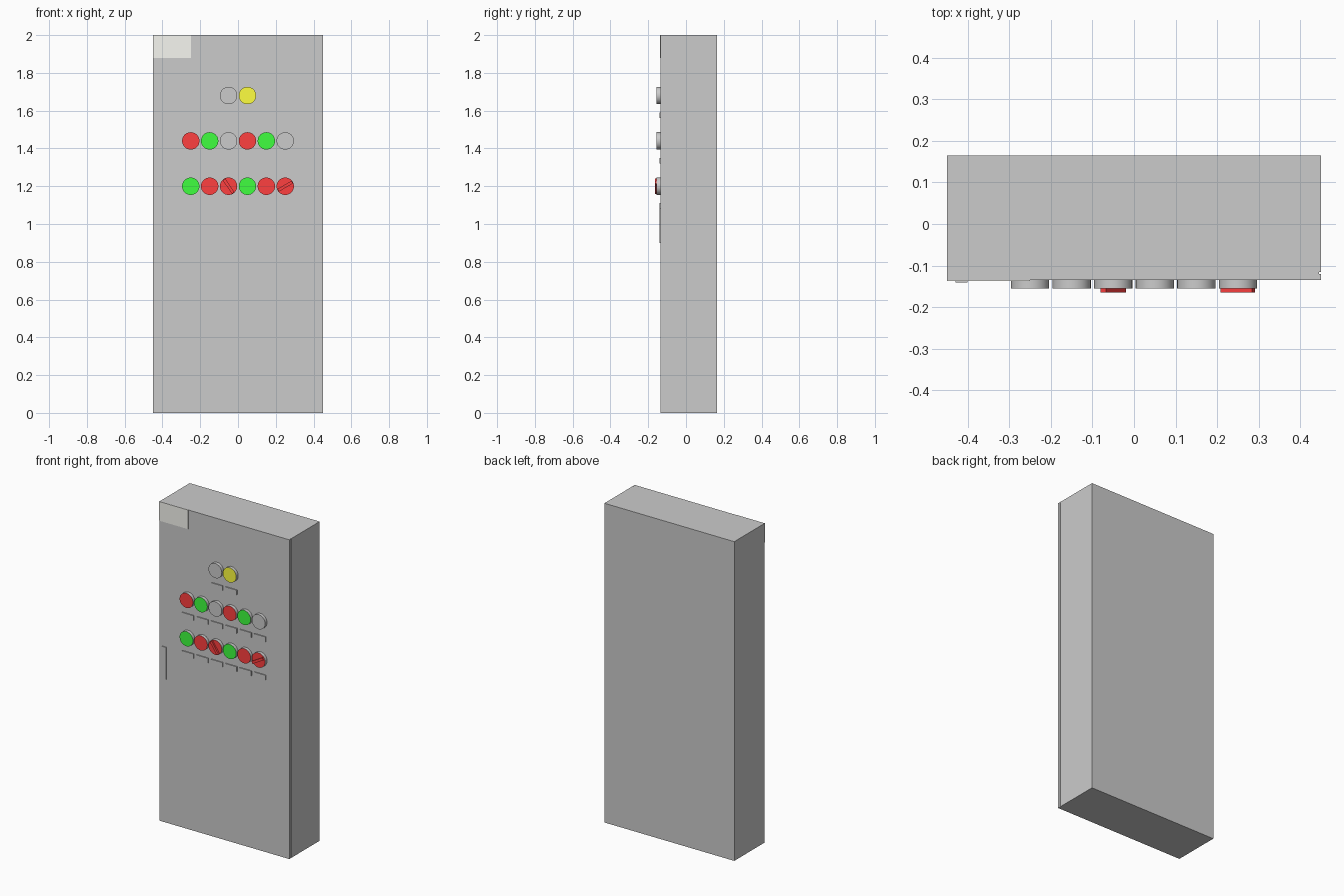
import bpy, bmesh
from math import radians, cos, sin, pi
from mathutils import Matrix

if "Cube" in bpy.data.objects:
    bpy.data.objects.remove(bpy.data.objects["Cube"])

FRONT = -0.135
BACK = 0.165


def material(name, rgb):
    m = bpy.data.materials.new(name)
    m.diffuse_color = (*rgb, 1)
    m.use_nodes = True
    m.node_tree.nodes["Principled BSDF"].inputs["Base Color"].default_value = m.diffuse_color
    return m


RED = material("red", (1.0, 0.05, 0.05))
GREEN = material("green", (0.05, 1.0, 0.05))
YELLOW = material("yellow", (1.0, 1.0, 0.05))
CREAM = material("cream", (0.93, 0.93, 0.88))
SHELL = material("shell_grey", (0.8, 0.8, 0.8))
DARK = material("label_grey", (0.7, 0.7, 0.7))


def finish(name, bm, mats=()):
    bmesh.ops.recalc_face_normals(bm, faces=bm.faces)
    me = bpy.data.meshes.new(name)
    bm.to_mesh(me)
    bm.free()
    for m in mats:
        me.materials.append(m)
    ob = bpy.data.objects.new(name, me)
    bpy.context.collection.objects.link(ob)
    return ob


def plate(name, x, z, w, h, depth, mat, y=FRONT, angle=0):
    """Box standing proud of the plane y, turned by angle in the front view."""
    bm = bmesh.new()
    m = (Matrix.Translation((x, y - depth / 2, z))
         @ Matrix.Rotation(radians(-angle), 4, 'Y')
         @ Matrix.Diagonal((w, depth, h, 1)))
    bmesh.ops.create_cube(bm, size=1, matrix=m)
    return finish(name, bm, [mat])


def button(name, x, z, mat, r=0.046, depth=0.02, sides=32):
    """Grey round button with a coloured front face."""
    bm = bmesh.new()
    ring = [bm.verts.new((x + r * cos(2 * pi * i / sides), FRONT,
                          z + r * sin(2 * pi * i / sides))) for i in range(sides)]
    base = bm.faces.new(ring)
    ext = bmesh.ops.extrude_face_region(bm, geom=[base], use_keep_orig=True)
    top = [v for v in ext['geom'] if isinstance(v, bmesh.types.BMVert)]
    bmesh.ops.translate(bm, verts=top, vec=(0, -depth, 0))
    for f in bm.faces:
        if all(v.co.y < FRONT - depth / 2 for v in f.verts):
            f.material_index = 1
        f.smooth = len(f.verts) == 4
    for e in bm.edges:
        e.smooth = abs(e.verts[0].co.y - e.verts[1].co.y) > depth / 2
    return finish(name, bm, [SHELL, mat])


# Cabinet: plan outline with the door seam on the right side, raised to full height
outline = [(-0.45, FRONT), (0.45, FRONT), (0.45, -0.12), (0.445, -0.12),
           (0.445, -0.115), (0.45, -0.115), (0.45, BACK), (-0.45, BACK)]
bm = bmesh.new()
floor = bm.faces.new([bm.verts.new((x, y, 0)) for x, y in outline])
ext = bmesh.ops.extrude_face_region(bm, geom=[floor], use_keep_orig=True)
bmesh.ops.translate(bm, vec=(0, 0, 2),
                    verts=[v for v in ext['geom'] if isinstance(v, bmesh.types.BMVert)])
finish("cabinet", bm)

# Rows of buttons, each with a label strip below
rows = [
    (1.68, -0.05, [SHELL, YELLOW]),
    (1.44, -0.25, [RED, GREEN, SHELL, RED, GREEN, SHELL]),
    (1.20, -0.25, [GREEN, RED, RED, GREEN, RED, RED]),
]
for r, (z, x0, colours) in enumerate(rows, 1):
    for c, mat in enumerate(colours):
        x = x0 + 0.1 * c
        button(f"button_{r}_{c + 1}", x, z, mat)
        plate(f"label_{r}_{c + 1}", x, z - 0.105, 0.08, 0.03, 0.006, DARK)

# Turning bars on the two rotary switches
for i, (x, angle) in enumerate([(-0.05, -56), (0.25, 30)], 1):
    plate(f"switch_bar_{i}", x, 1.20, 0.087, 0.016, 0.01, RED, FRONT - 0.02, angle)

# Door handle and blank name plate
plate("handle", -0.415, 1.0, 0.03, 0.2, 0.006, DARK)
plate("name_plate", -0.35, 1.94, 0.2, 0.12, 0.002, CREAM)
